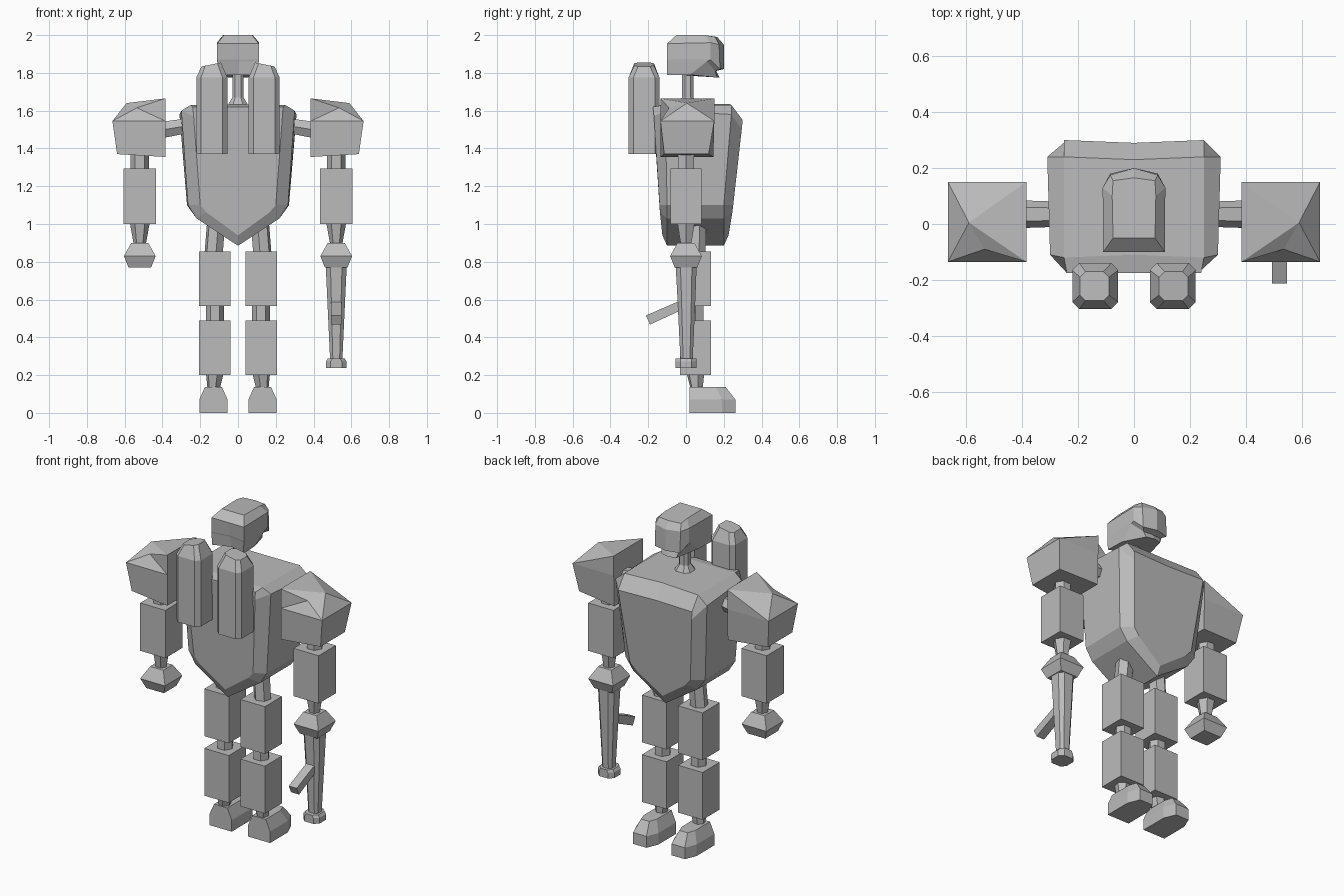
import bpy, bmesh, math
from mathutils import Vector

grey = bpy.data.materials.new("light_grey")
grey.diffuse_color = (0.5, 0.5, 0.5, 1)


def make(name, verts, faces):
    me = bpy.data.meshes.new(name)
    bm = bmesh.new()
    vs = [bm.verts.new(v) for v in verts]
    for f in faces:
        bm.faces.new([vs[i] for i in f])
    bmesh.ops.recalc_face_normals(bm, faces=bm.faces)
    bm.to_mesh(me)
    bm.free()
    me.materials.append(grey)
    ob = bpy.data.objects.new(name, me)
    bpy.context.collection.objects.link(ob)
    return ob


def loft(name, rings):
    """Skin equal-length rings and cap both ends."""
    n, m = len(rings[0]), len(rings)
    faces = [(k * n + i, k * n + (i + 1) % n, (k + 1) * n + (i + 1) % n, (k + 1) * n + i)
             for k in range(m - 1) for i in range(n)]
    faces += [tuple(range(n)), tuple(range((m - 1) * n, m * n))]
    return make(name, [p for r in rings for p in r], faces)


def whole(half):
    """Complete a half ring by mirroring it in x."""
    return half + [(-x, y, z) for x, y, z in reversed(half[1:-1])]


def rect(cx, cy, z, hx, hy, c=0):
    """Rectangle ring, with chamfered corners if c > 0."""
    if not c:
        p = [(-hx, -hy), (hx, -hy), (hx, hy), (-hx, hy)]
    else:
        p = [(-hx + c, -hy), (hx - c, -hy), (hx, -hy + c), (hx, hy - c),
             (hx - c, hy), (-hx + c, hy), (-hx, hy - c), (-hx, -hy + c)]
    return [(cx + x, cy + y, z) for x, y in p]


def box(name, cx, cy, z0, z1, hx, hy):
    return loft(name, [rect(cx, cy, z0, hx, hy), rect(cx, cy, z1, hx, hy)])


def rod(name, a, b, r0, r1, n=6):
    a, b = Vector(a), Vector(b)
    q = (b - a).to_track_quat('Z', 'Y')
    circ = [Vector((math.cos(t), math.sin(t), 0))
            for t in (2 * math.pi * i / n for i in range(n))]
    return loft(name, [[a + q @ (c * r0) for c in circ], [b + q @ (c * r1) for c in circ]])


# Torso: shield outline lofted from back to front with bevelled rims
loft("torso", [whole(h) for h in (
    [(0, .29, 1.55), (.25, .30, 1.55), (.245, .295, 1.5), (.205, .25, 1.10), (.17, .245, 1.06), (0, .225, .94)],
    [(0, .23, 1.635), (.25, .24, 1.63), (.31, .24, 1.58), (.27, .2, 1.10), (.22, .2, 1.03), (0, .2, .885)],
    [(0, -.11, 1.635), (.25, -.12, 1.63), (.30, -.11, 1.60), (.265, -.10, 1.10), (.22, -.10, 1.03), (0, -.10, .885)],
    [(0, -.175, 1.62), (.24, -.175, 1.62), (.235, -.17, 1.57), (.2, -.14, 1.10), (.165, -.138, 1.06), (0, -.125, .94)])])

# Neck with flared foot
loft("neck", [rect(0, .01, z, h, h, h * .5) for z, h in ((1.62, .06), (1.67, .03), (1.82, .03))])

# Head: chin, recess, visor, crown
loft("head", [whole(h) for h in (
    [(0, -.06, 1.79), (.105, -.10, 1.79), (.10, .02, 1.79), (.05, .165, 1.775), (0, .178, 1.775)],
    [(0, -.08, 1.86), (.11, -.10, 1.86), (.11, .11, 1.86), (.06, .155, 1.81), (0, .16, 1.81)],
    [(0, -.085, 1.87), (.11, -.10, 1.87), (.112, .13, 1.87), (.085, .18, 1.82), (0, .20, 1.82)],
    [(0, -.10, 1.955), (.11, -.10, 1.955), (.112, .13, 1.96), (.085, .175, 1.95), (0, .20, 1.95)],
    [(0, -.05, 2.0), (.075, -.05, 2.0), (.078, .10, 2.0), (.075, .155, 1.99), (0, .165, 1.99)])])

for s, side in ((-1, "left"), (1, "right")):
    ax, lx = .52 * s, .1225 * s

    # Pod behind the shoulder, with slanted tapered tip
    px = .1385 * s
    tip = [(x, y, 1.845 - .2 * (x - px) * s) for x, y, z in rect(px + .003 * s, -.222, 0, .052, .052, .02)]
    loft(side + "_pod", [rect(px, -.222, 1.37, .082, .082, .025),
                         rect(px, -.222, 1.775, .082, .082, .025), tip])

    # Shoulder axle and faceted shoulder pad
    rod(side + "_shoulder_axle", (.27 * s, .035, 1.52), (.42 * s, .035, 1.495), .045, .05)
    pad = [(.385, -.135, 1.355), (.385, .145, 1.355), (.64, .12, 1.37), (.64, -.115, 1.37),
           (.385, -.135, 1.545), (.385, .15, 1.545), (.665, .15, 1.545), (.665, -.135, 1.545),
           (.385, -.135, 1.665), (.385, .15, 1.665), (.59, .005, 1.64), (.535, -.09, 1.615)]
    make(side + "_shoulder_pad", [(x * s, y, z) for x, y, z in pad],
         [(0, 1, 2, 3), (0, 3, 7, 4), (3, 2, 6, 7), (2, 1, 5, 6), (1, 0, 4, 8, 9, 5),
          (4, 7, 11), (4, 11, 8), (8, 11, 10), (8, 10, 9), (9, 10, 6), (9, 6, 5),
          (10, 7, 6), (10, 11, 7)])

    # Arm
    rod(side + "_upper_arm", (ax, 0, 1.27), (ax, 0, 1.40), .048, .048)
    box(side + "_forearm", ax, 0, 1.0, 1.293, .085, .083)
    rod(side + "_wrist", (ax, 0, .88), (ax, 0, 1.02), .03, .055)
    loft(side + "_fist", [rect(ax, 0, z, h, h) for z, h in ((.77, .06), (.83, .084), (.90, .045))])

    # Leg
    rod(side + "_hip", (.13 * s, .055, .83), (.11 * s, .06, 1.08), .05, .05)
    box(side + "_thigh", lx, .05, .565, .855, .083, .083)
    rod(side + "_knee", (lx, .05, .47), (lx, .05, .58), .048, .048)
    box(side + "_shin", lx, .05, .20, .49, .083, .083)
    rod(side + "_ankle", (.133 * s, .06, .08), (lx, .05, .22), .025, .05)

    # Foot with chamfered toe
    fx = .13 * s
    loft(side + "_foot", [
        [(fx - w, .018, z), (fx + w, .018, z), (fx + w, ym, z),
         (fx + t, yt, z), (fx - t, yt, z), (fx - w, ym, z)]
        for z, w, t, ym, yt in ((0, .075, .045, .19, .262), (.07, .075, .045, .19, .262),
                                (.137, .045, .028, .16, .21))])

# Gun pointing down from the right fist: barrel, muzzle, grip
loft("gun_barrel", [rect(.52, y, z, h, h, h * .45) for z, h, y in
                    ((.27, .032, .003), (.66, .05, .002), (.83, .058, 0))])
loft("gun_muzzle", [rect(.52, 0, z, h, .055, .025) for z, h in ((.237, .055), (.272, .055), (.287, .045))])
grip = [(.01, .612), (.01, .56), (-.19, .468), (-.213, .515)]
loft("gun_grip", [[(x, y, z) for y, z in grip] for x in (.493, .547)])
